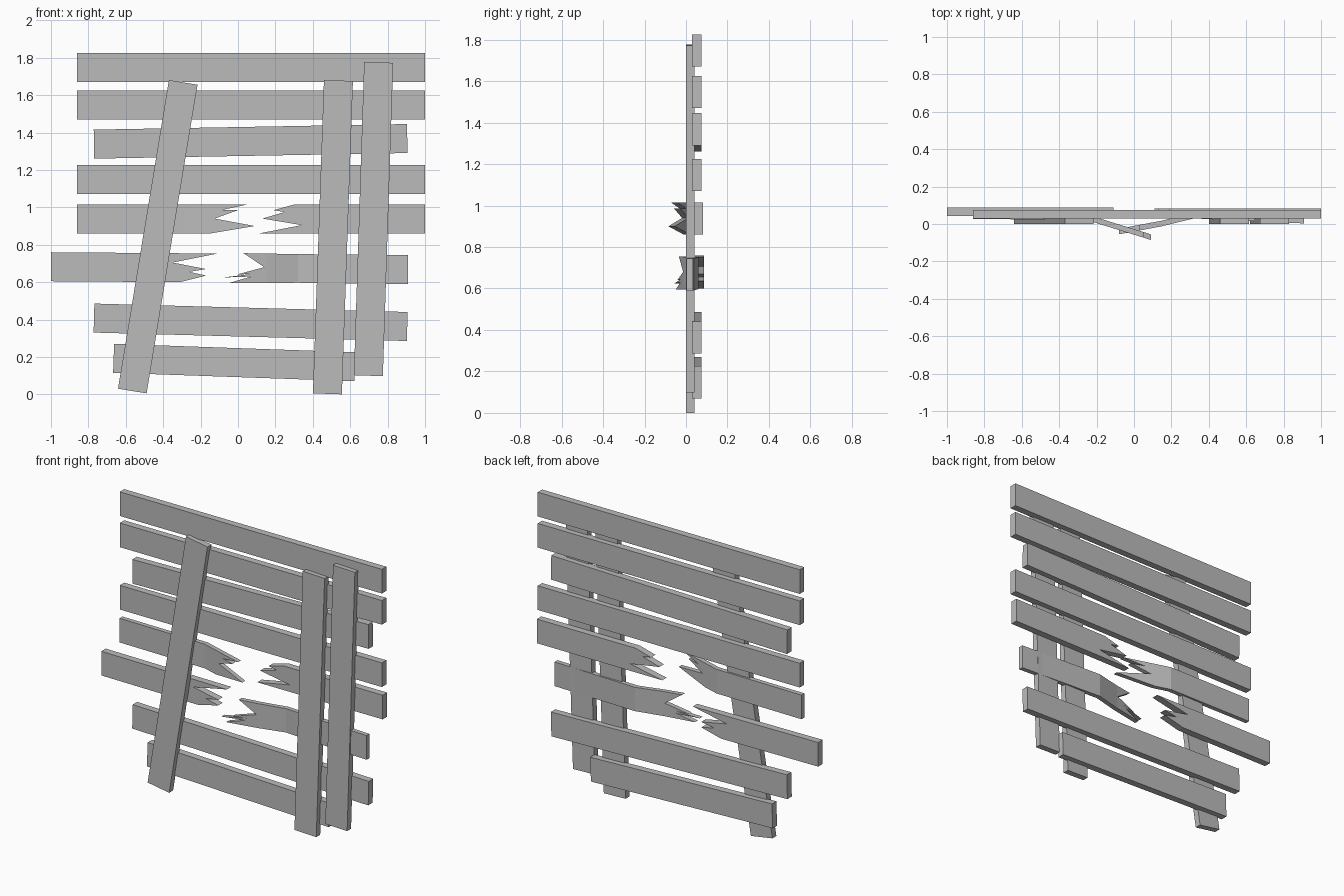
import bpy
import bmesh
from mathutils import Vector

cube = bpy.data.objects.get("Cube")
if cube:
    bpy.data.objects.remove(cube, do_unlink=True)

grey = bpy.data.materials.new("weathered grey")
grey.use_nodes = True
colour = (0.5, 0.5, 0.5, 1)
grey.diffuse_color = colour
grey.node_tree.nodes["Principled BSDF"].inputs["Base Color"].default_value = colour


def depth_at(path, x):
    """Front depth of a board at x, along a path of (x, y) points."""
    for (x0, y0), (x1, y1) in zip(path, path[1:]):
        if x <= x1 or (x1, y1) == path[-1]:
            return y0 + (y1 - y0) * (x - x0) / (x1 - x0)


def board(name, outline, path, thick):
    """Cut a front outline from a sheet, bend it along the path, thicken it."""
    bm = bmesh.new()
    bm.faces.new([bm.verts.new((x, 0, z)) for x, z in outline])
    for x, _ in path[1:-1]:
        bmesh.ops.bisect_plane(bm, geom=bm.verts[:] + bm.edges[:] + bm.faces[:],
                               plane_co=(x, 0, 0), plane_no=(1, 0, 0))
    for v in bm.verts:
        v.co.y = depth_at(path, v.co.x)
    grown = bmesh.ops.extrude_face_region(bm, geom=bm.faces[:])["geom"]
    for v in grown:
        if isinstance(v, bmesh.types.BMVert):
            v.co.y += thick
    bmesh.ops.recalc_face_normals(bm, faces=bm.faces[:])
    mesh = bpy.data.meshes.new(name)
    bm.to_mesh(mesh)
    bm.free()
    mesh.materials.append(grey)
    bpy.context.collection.objects.link(bpy.data.objects.new(name, mesh))


def plank(name, start, end, front, thick=0.045, width=0.155):
    """Straight board between two centre-line points."""
    a, b = Vector(start), Vector(end)
    side = (b - a).orthogonal().normalized() * width / 2
    board(name, [a + side, b + side, b - side, a - side],
          [(-1, front), (1, front)], thick)


# Uprights
plank("left_leaning_upright", (-0.565, 0.018), (-0.293, 1.668), 0, 0.04)
plank("middle_upright", (0.478, 0.003), (0.537, 1.678), 0, 0.04)
plank("right_upright", (0.697, 0.1), (0.752, 1.775), 0, 0.04)

# Whole slats
slats = [((-0.86, 1.748), (1, 1.748)), ((-0.86, 1.548), (1, 1.548)),
         ((-0.77, 1.338), (0.905, 1.368)), ((-0.86, 1.148), (1, 1.148)),
         ((-0.77, 0.408), (0.905, 0.363)), ((-0.665, 0.193), (0.625, 0.148))]
for i, (start, end) in enumerate(slats):
    plank(f"slat_{i + 1}", start, end, 0.03)

# Snapped slats
board("upper_snapped_slat_bent",
      [(-0.86, 0.86), (-0.86, 1.015), (0.05, 1.015), (-0.09, 0.985),
       (0, 0.985), (-0.125, 0.94), (0.09, 0.9), (-0.15, 0.86)],
      [(-0.86, 0.028), (-0.25, 0.02), (0.09, -0.085)], 0.03)
board("upper_snapped_slat_straight",
      [(1, 0.86), (1, 1.015), (0.3, 1.015), (0.19, 0.985),
       (0.25, 0.975), (0.13, 0.94), (0.34, 0.905), (0.11, 0.86)],
      [(0, 0.038), (1, 0.038)], 0.045)
board("lower_snapped_slat_straight",
      [(-1, 0.605), (-1, 0.76), (-0.11, 0.753), (-0.35, 0.705),
       (-0.17, 0.67), (-0.26, 0.655), (-0.17, 0.635), (-0.31, 0.6)],
      [(-1, 0.043), (0, 0.043)], 0.045)
board("lower_snapped_slat_bent",
      [(0.91, 0.59), (0.91, 0.745), (0.32, 0.75), (0.03, 0.755),
       (0.14, 0.68), (-0.01, 0.64), (0.08, 0.645), (-0.08, 0.625),
       (0.07, 0.63), (-0.05, 0.595), (0.32, 0.597)],
      [(-0.08, -0.055), (0.15, -0.012), (0.32, 0.03), (0.91, 0.003)], 0.03)
